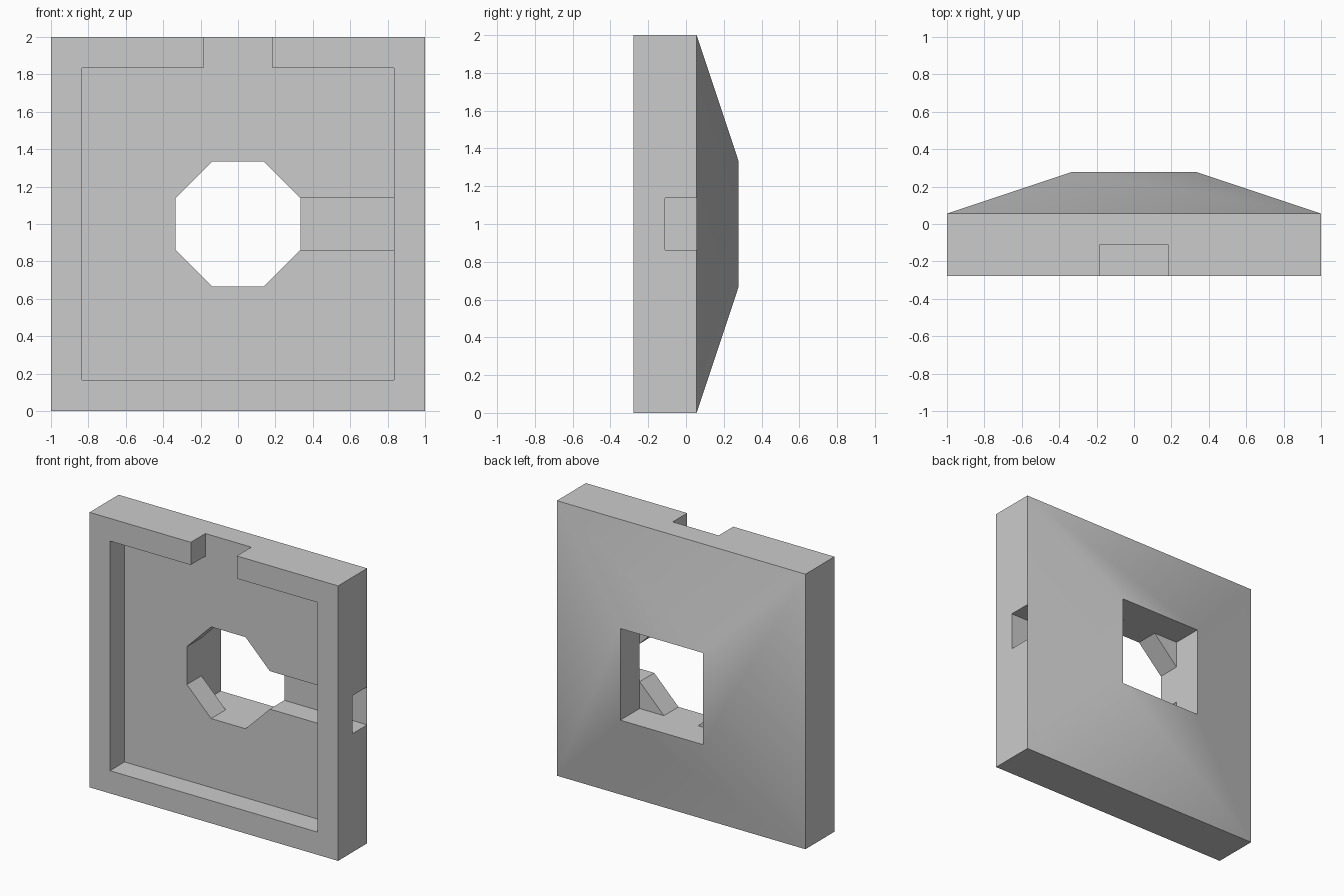
import bpy, bmesh, math

if "Cube" in bpy.data.objects:
    bpy.data.objects.remove(bpy.data.objects["Cube"], do_unlink=True)

# Depth levels (y) and half widths
FRONT, FLOOR, MID, BACK = -0.278, -0.111, 0.056, 0.278
HOLE = 1 / 3
FLAT = HOLE * math.tan(math.pi / 8)
RIM, SLOT = 0.835, 0.185

grey = bpy.data.materials.new("plain grey")
grey.use_nodes = True
colour = (0.6, 0.6, 0.6, 1)
grey.diffuse_color = colour
grey.node_tree.nodes["Principled BSDF"].inputs["Base Color"].default_value = colour


def make_object(name, bm):
    bmesh.ops.recalc_face_normals(bm, faces=bm.faces)
    mesh = bpy.data.meshes.new(name)
    bm.to_mesh(mesh)
    bm.free()
    mesh.materials.append(grey)
    obj = bpy.data.objects.new(name, mesh)
    bpy.context.collection.objects.link(obj)
    return obj


def prism(name, outline, y0, y1):
    """Extrude an (x, z) outline, centred on the hole, from y0 to y1."""
    bm = bmesh.new()
    face = bm.faces.new([bm.verts.new((x, y0, z + 1)) for x, z in outline])
    new = bmesh.ops.extrude_face_region(bm, geom=[face])["geom"]
    verts = [v for v in new if isinstance(v, bmesh.types.BMVert)]
    bmesh.ops.translate(bm, vec=(0, y1 - y0, 0), verts=verts)
    return make_object(name, bm)


def combine(body, tool, operation):
    tool.hide_render = True
    mod = body.modifiers.new(tool.name, "BOOLEAN")
    mod.operation, mod.solver, mod.object = operation, "EXACT", tool
    bpy.context.view_layer.objects.active = body
    bpy.ops.object.modifier_apply(modifier=mod.name)
    bpy.data.objects.remove(tool, do_unlink=True)


# Square plate with a sloping back, swept around a square hole
bm = bmesh.new()
section = [(1, FRONT), (1, MID), (HOLE, BACK), (HOLE, FRONT)]
corners = [(-1, -1), (1, -1), (1, 1), (-1, 1)]
rings = [[bm.verts.new((sx * r, y, sz * r + 1)) for sx, sz in corners] for r, y in section]
for i in range(4):
    a, b = rings[i], rings[(i + 1) % 4]
    for j in range(4):
        k = (j + 1) % 4
        bm.faces.new((a[j], a[k], b[k], b[j]))
plate = make_object("plate", bm)

# Corner fillers turn the front part of the hole into an octagon
for sx, sz in corners:
    outline = [(sx * FLAT, sz * HOLE), (sx * HOLE, sz * FLAT), (sx * 0.4, sz * 0.4)]
    combine(plate, prism("hole_corner", outline, FLOOR - 0.05, MID), "UNION")

# Front recess with the slot through the top rim
recess = [(-RIM, -RIM), (RIM, -RIM), (RIM, RIM), (SLOT, RIM),
          (SLOT, 1.1), (-SLOT, 1.1), (-SLOT, RIM), (-RIM, RIM)]
combine(plate, prism("recess_cutter", recess, FRONT - 0.1, FLOOR), "DIFFERENCE")

# Channel from the hole out through the side
channel = [(0.2, -FLAT), (1.1, -FLAT), (1.1, FLAT), (0.2, FLAT)]
combine(plate, prism("channel_cutter", channel, FLOOR - 0.0, MID), "DIFFERENCE")

# Soft shading between the back slopes, crisp elsewhere
bpy.ops.object.select_all(action="DESELECT")
plate.select_set(True)
bpy.context.view_layer.objects.active = plate
bpy.ops.object.shade_smooth_by_angle(angle=math.radians(30))
